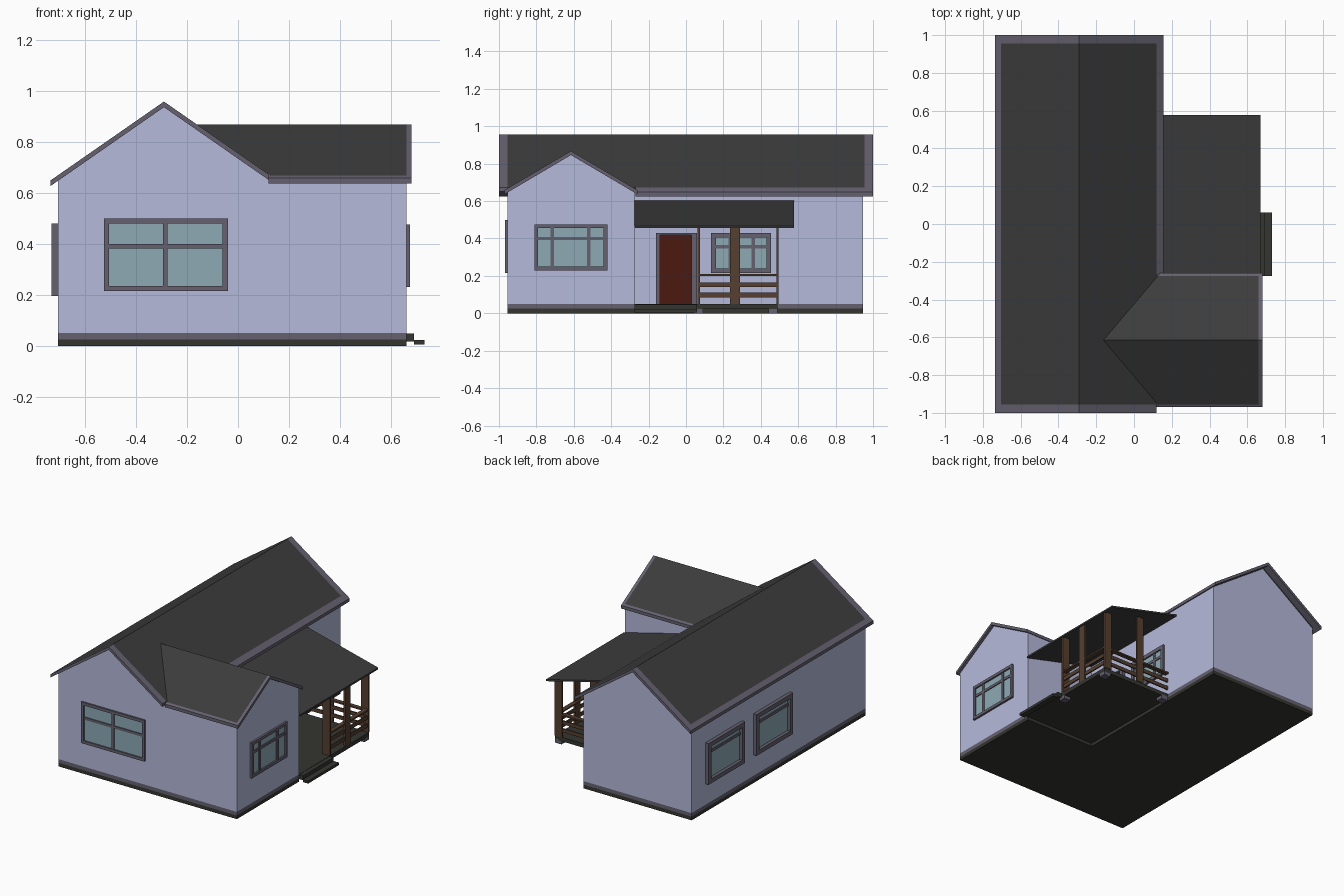
import bpy, bmesh
from mathutils import Vector

if "Cube" in bpy.data.objects:
    bpy.data.objects.remove(bpy.data.objects["Cube"])


def material(name, rgb):
    m = bpy.data.materials.new(name)
    m.diffuse_color = (*rgb, 1)
    m.use_nodes = True
    m.node_tree.nodes["Principled BSDF"].inputs["Base Color"].default_value = m.diffuse_color
    return m


WALL = material("wall_paint", (0.46, 0.49, 0.70))
ROOF = material("roofing", (0.045, 0.045, 0.045))
TRIM = material("trim", (0.13, 0.12, 0.16))
BASE = material("foundation", (0.035, 0.035, 0.03))
GLASS = material("glass", (0.27, 0.40, 0.46))
WOOD = material("wood", (0.09, 0.05, 0.03))
DOOR = material("door_paint", (0.07, 0.01, 0.005))


def finish(name, bm, mat):
    bmesh.ops.recalc_face_normals(bm, faces=bm.faces)
    me = bpy.data.meshes.new(name)
    bm.to_mesh(me)
    bm.free()
    me.materials.append(mat)
    ob = bpy.data.objects.new(name, me)
    bpy.context.collection.objects.link(ob)
    return ob


def boxes(name, items, mat):
    """One object from boxes given as (x0, x1, y0, y1, z0, z1)."""
    bm = bmesh.new()
    for x0, x1, y0, y1, z0, z1 in items:
        vs = bmesh.ops.create_cube(bm, size=1)["verts"]
        mid = Vector(((x0 + x1) / 2, (y0 + y1) / 2, (z0 + z1) / 2))
        size = (abs(x1 - x0), abs(y1 - y0), abs(z1 - z0))
        for v in vs:
            v.co = Vector(a * b for a, b in zip(v.co, size)) + mid
    return finish(name, bm, mat)


def prism(name, axis, section, start, end, mat):
    """Extrude a 2D section along x, y or z."""
    put = {"x": lambda a, b, d: (d, a, b),
           "y": lambda a, b, d: (a, d, b),
           "z": lambda a, b, d: (a, b, d)}[axis]
    bm = bmesh.new()
    f = bm.faces.new([bm.verts.new(put(a, b, start)) for a, b in section])
    new = bmesh.ops.extrude_face_region(bm, geom=[f])["geom"]
    shift = Vector(put(0, 0, end - start))
    for v in new:
        if isinstance(v, bmesh.types.BMVert):
            v.co += shift
    # keep the starting cap so the solid is closed
    if not f.is_valid or len(bm.faces) < len(section) + 2:
        bm.edges.ensure_lookup_table()
        bmesh.ops.holes_fill(bm, edges=bm.edges[:], sides=0)
    return finish(name, bm, mat)


def chevron(ridge, a, b, t=0.022):
    """Section of a sloping roof slab from a to b around a ridge."""
    c, zr, s = ridge
    us = [a] + ([c] if a < c < b else []) + [b]
    top = [(u, zr - s * abs(u - c)) for u in us]
    return top + [(u, z - t) for u, z in reversed(top)]


def gable(ridge, a, b, z0):
    c, zr, s = ridge
    h = lambda u: zr - s * abs(u - c) - 0.02
    return [(a, z0), (b, z0), (b, h(b)), (c, h(c)), (a, h(a))]


MAIN = (-0.29, 0.957, 0.695)
WING = (-0.615, 0.868, 0.59)
X0, XM, X1 = -0.705, 0.125, 0.66
Y0, YW, Y1 = -0.955, -0.275, 0.945

# Foundation and walls
plan = [(X0, Y0), (X1, Y0), (X1, YW), (XM, YW), (XM, Y1), (X0, Y1)]
prism("foundation", "z", plan, 0, 0.025, BASE)
prism("plinth_band", "z", plan, 0.025, 0.05, TRIM)
prism("main_walls", "y", gable(MAIN, X0, XM, 0.05), Y0, Y1, WALL)
prism("wing_walls", "x", gable(WING, Y0, YW, 0.05), XM - 0.005, X1, WALL)

# Main roof with trim border
prism("main_roof", "y", chevron(MAIN, X0, 0.12), Y0, 0.955, ROOF)
prism("main_gable_trim_front", "y", chevron(MAIN, X0, 0.12), -1, Y0, TRIM)
prism("main_gable_trim_back", "y", chevron(MAIN, X0, 0.12), 0.955, 1, TRIM)
prism("main_eave_trim_left", "y", chevron(MAIN, -0.735, X0), -1, 1, TRIM)
prism("main_eave_trim_right", "y", chevron(MAIN, 0.12, 0.155), -0.27, 1, TRIM)

# Wing roof, its inner end cut to the slope of the main roof
wing = prism("wing_roof", "x", chevron(WING, Y0, YW), -0.2, X1, ROOF)
for v in wing.data.vertices:
    if v.co.x < 0:
        v.co.x = MAIN[0] + (MAIN[1] - v.co.z) / MAIN[2]
prism("wing_gable_trim", "x", chevron(WING, Y0, YW), X1, 0.68, TRIM)
prism("wing_eave_trim_front", "x", chevron(WING, -0.97, Y0), 0.12, 0.68, TRIM)
prism("wing_eave_trim_back", "x", chevron(WING, YW, -0.26), 0.12, 0.68, TRIM)


# Windows: u runs along the wall, d is the distance out of the wall
def window(name, axis, wall, out, u0, u1, z0, z1, depth, bars, transom, w=0.02):
    def b(a0, a1, c0, c1, d0, d1):
        d = (wall + out * d0, wall + out * d1)
        return (*d, a0, a1, c0, c1) if axis == "x" else (a0, a1, *d, c0, c1)
    boxes(name + "_frame", [
        b(u0, u0 + w, z0, z1, -0.01, depth), b(u1 - w, u1, z0, z1, -0.01, depth),
        b(u0 + w, u1 - w, z0, z0 + w, -0.01, depth),
        b(u0 + w, u1 - w, z1 - w, z1, -0.01, depth)], TRIM)
    h = 0.009
    boxes(name + "_bars",
          [b(u - h, u + h, z0 + w, z1 - w, 0, 0.01) for u in bars]
          + [b(u0 + w, u1 - w, transom - h, transom + h, 0, 0.0095)], TRIM)
    boxes(name + "_glass", [b(u0 + w, u1 - w, z0 + w, z1 - w, -0.01, 0.003)], GLASS)


window("front_window", "y", Y0, -1, -0.525, -0.04, 0.215, 0.5, 0.012, [-0.285], 0.39)
window("wing_window", "x", X1, 1, -0.81, -0.42, 0.23, 0.475, 0.014, [-0.715, -0.52], 0.4)
window("porch_window", "x", XM, 1, 0.135, 0.455, 0.215, 0.43, 0.014,
       [0.235, 0.36], 0.355, 0.025)
for n, y in (("back", 0.395), ("front", -0.13)):
    window("left_window_" + n, "x", X0, -1, y, y + 0.4, 0.195, 0.48, 0.025, [], 0.405, 0.03)

# Door
boxes("door_frame", [(XM, XM + 0.02, -0.16, -0.14, 0.05, 0.43),
                     (XM, XM + 0.02, 0.03, 0.06, 0.05, 0.43),
                     (XM, XM + 0.02, -0.14, 0.03, 0.42, 0.43)], TRIM)
boxes("door", [(XM, XM + 0.008, -0.14, 0.03, 0.05, 0.42)], DOOR)

# Porch floor, footings and steps
boxes("porch_floor", [(XM, X1, YW, 0.49, 0.022, 0.05)], BASE)
boxes("porch_footings", [(x, x + 0.05, y, y + 0.05, 0, 0.03)
                         for x, y in ((0.61, 0.44), (0.61, 0.04), (0.13, 0.44))], TRIM)
boxes("porch_steps", [(X1, 0.69, YW, 0.06, 0.018, 0.048),
                      (0.69, 0.73, YW, 0.06, 0.005, 0.023)], BASE)

# Porch roof
prism("porch_roof", "y", [(XM, 0.603), (0.67, 0.467), (0.67, 0.455), (XM, 0.591)],
      YW, 0.577, ROOF)

# Porch posts and railings
boxes("porch_posts", [(0.605, X1, 0.062, 0.074, 0.05, 0.465),
                      (0.645, X1, 0.235, 0.29, 0.05, 0.463),
                      (0.605, X1, 0.483, 0.495, 0.05, 0.465),
                      (0.335, 0.39, 0.483, 0.495, 0.05, 0.53)], WOOD)
rails = [(0.2, 0.21, 0.02), (0.14, 0.165, 0.006), (0.085, 0.11, 0.006)]
boxes("porch_rails_front", [(0.65 - t, 0.65 + t / 2, 0.068, 0.487, a, b)
                            for a, b, t in rails], WOOD)
boxes("porch_rails_side", [(XM, 0.645, 0.485 - t, 0.485 + t / 2, a, b)
                           for a, b, t in rails], WOOD)
